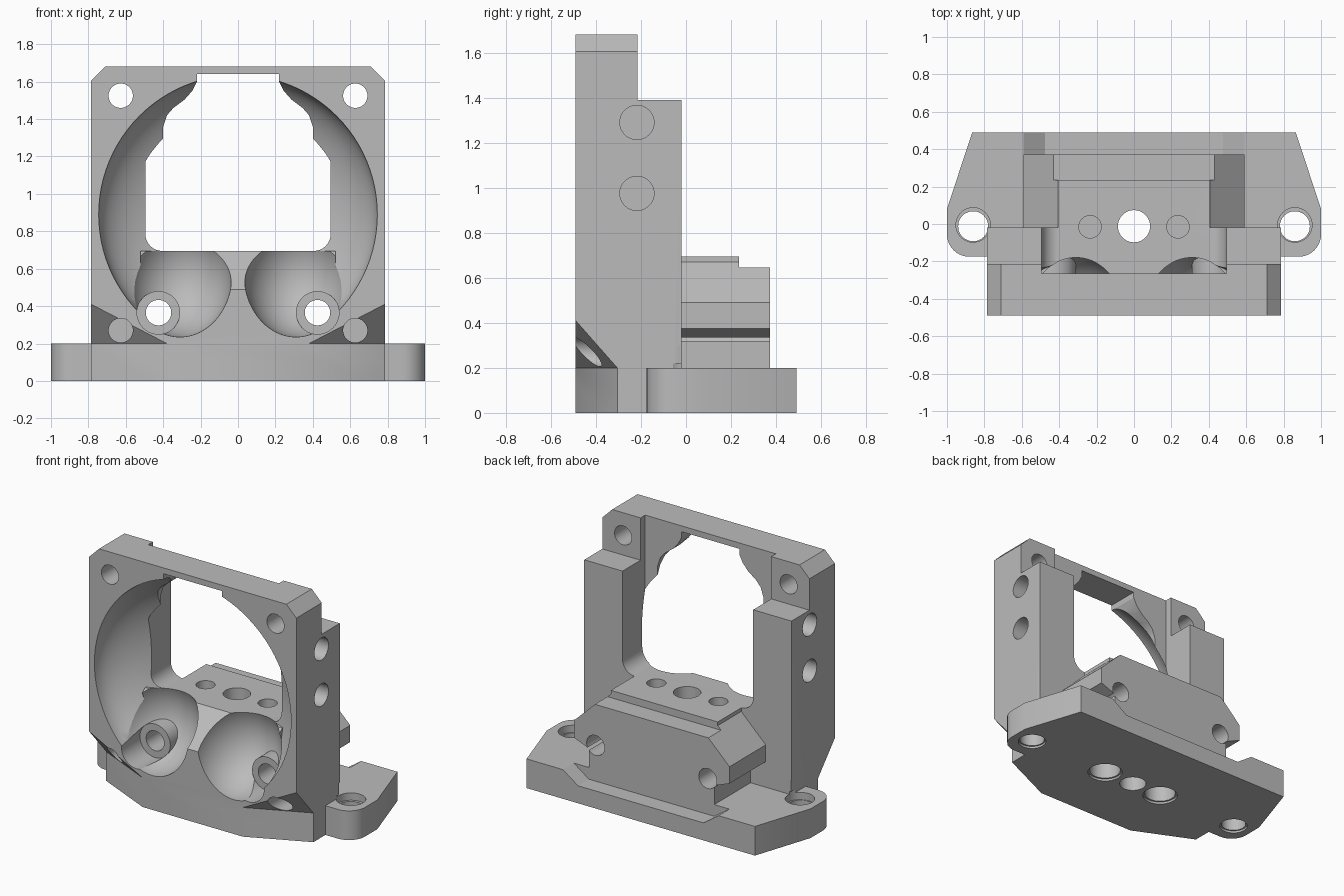
import bpy, bmesh, math
from mathutils import Vector

if "Cube" in bpy.data.objects:
    bpy.data.objects.remove(bpy.data.objects["Cube"], do_unlink=True)

grey = bpy.data.materials.new("plain grey")
grey.use_nodes = True
GREY = (0.5, 0.5, 0.5, 1)
grey.diffuse_color = GREY
grey.node_tree.nodes["Principled BSDF"].inputs["Base Color"].default_value = GREY


def finish(name, bm):
    bmesh.ops.recalc_face_normals(bm, faces=bm.faces)
    mesh = bpy.data.meshes.new(name)
    bm.to_mesh(mesh)
    bm.free()
    mesh.materials.append(grey)
    ob = bpy.data.objects.new(name, mesh)
    bpy.context.collection.objects.link(ob)
    return ob


def prism(name, pts, axis, lo, hi):
    """Extrude a 2D outline along x (yz points), y (xz points) or z (xy points)."""
    place = {"x": lambda p, d: (d, p[0], p[1]),
             "y": lambda p, d: (p[0], d, p[1]),
             "z": lambda p, d: (p[0], p[1], d)}[axis]
    bm = bmesh.new()
    face = bm.faces.new([bm.verts.new(place(p, lo)) for p in pts])
    moved = bmesh.ops.extrude_face_region(bm, geom=[face])["geom"]
    shift = Vector(place((0, 0), hi - lo))
    bmesh.ops.translate(bm, vec=shift, verts=[g for g in moved if isinstance(g, bmesh.types.BMVert)])
    return finish(name, bm)


def mirrored(half):
    return half + [(-x, v) for x, v in reversed(half)]


def arc(cx, cy, r, a0, a1, n=10):
    steps = [math.radians(a0 + (a1 - a0) * i / n) for i in range(n + 1)]
    return [(cx + r * math.cos(a), cy + r * math.sin(a)) for a in steps]


def rod(name, centre, r, axis, lo, hi):
    return prism(name, arc(*centre, r, 0, 352.5, 47), axis, lo, hi)


def box(name, x0, x1, y0, y1, z0, z1):
    return prism(name, [(x0, y0), (x1, y0), (x1, y1), (x0, y1)], "z", z0, z1)


def ellipsoid(name, centre, radii):
    bm = bmesh.new()
    bmesh.ops.create_uvsphere(bm, u_segments=72, v_segments=48, radius=1)
    bmesh.ops.scale(bm, vec=radii, verts=bm.verts)
    bmesh.ops.translate(bm, vec=centre, verts=bm.verts)
    return finish(name, bm)


def combine(target, other, how):
    mod = target.modifiers.new("combine", "BOOLEAN")
    mod.operation, mod.object, mod.solver = how, other, "EXACT"
    bpy.context.view_layer.objects.active = target
    bpy.ops.object.modifier_apply(modifier=mod.name)
    bpy.data.objects.remove(other, do_unlink=True)


def cut(target, other):
    combine(target, other, "DIFFERENCE")


def add(target, other):
    combine(target, other, "UNION")


FRONT, FLOOR = -0.49, 0.695

# Fan plate with clipped top corners, and the two taller-than-wide posts behind it
bracket = prism("fan_bracket", mirrored([(0.785, 0.1), (0.785, 1.605), (0.71, 1.68)]), "y", FRONT, -0.215)
add(bracket, box("posts", -0.785, 0.785, -0.3, -0.02, 0.1, 1.39))

# Window behind the plate, with rounded lower corners
window = [(0.495, 1.9)] + arc(0.405, FLOOR + 0.09, 0.09, 0, -90)
cut(bracket, prism("window", mirrored(window), "y", -0.265, 0.3))

# Opening through the plate
opening = [(0.495, 0.8), (0.495, 1.12), (0.4, 1.25), (0.4, 1.36), (0.38, 1.42),
           (0.345, 1.46), (0.285, 1.505), (0.245, 1.55), (0.22, 1.6), (0.22, 1.64)]
cut(bracket, prism("opening", mirrored(opening), "y", -0.8, 0.2))

# Round air bowl, kept clear of the sloped sill in the middle
bowl = ellipsoid("bowl", (0, FRONT, 0.89), (0.745, 0.35, 0.745))
sill = [(-1, 0.49), (FRONT, 0.49), (-0.265, FLOOR), (0.2, FLOOR), (0.2, -0.2), (-1, -0.2)]
cut(bowl, prism("sill", sill, "x", -0.52, 0.52))
cut(bracket, bowl)

# Air lobes, screw seats in them
for s in (-1, 1):
    cut(bracket, ellipsoid("lobe", (s * 0.31, FRONT, 0.57), (0.278, 0.335, 0.335)))
    add(bracket, rod("screw_seat", (s * 0.425, 0.365), 0.115, "y", -0.29, -0.1))
    cut(bracket, rod("seat_clearance", (s * 0.425, 0.365), 0.115, "y", -0.8, -0.29))

# Base plate with ears
ears = [(0.865, 0.49), (1, 0.08)] + arc(0.88, -0.055, 0.12, 0, -90)
base = prism("base", mirrored(ears + [(0.785, -0.175), (0.785, FRONT)]), "z", 0, 0.2)
recess = [(0.59, 0.21), (0.59, 0.2), (0.475, 0.12)]
cut(base, prism("rear_recess", mirrored(recess), "y", 0.372, 0.6))
add(bracket, base)

# Rear clamp block and its raised step
block = [(0.475, 0.1), (0.475, 0.33), (0.59, 0.375), (0.59, 0.49), (0.43, 0.645)]
add(bracket, prism("clamp_block", mirrored(block), "y", -0.1, 0.372))
step = [(0.43, 0.6), (0.43, 0.645), (0.405, 0.67), (0.405, FLOOR)]
add(bracket, prism("block_step", mirrored(step), "y", -0.1, 0.235))

for s in (-1, 1):
    # Slanted undercut on each lower front corner
    bm = bmesh.new()
    for x, y, z in ((0.1775, -0.5825, 0.2), (0.9875, -0.2125, 0.2), (0.9875, -0.5825, 0.62)):
        bm.verts.new((s * x, y, z))
        bm.verts.new((s * x, y, -0.1))
    bmesh.ops.convex_hull(bm, input=bm.verts)
    cut(bracket, finish("corner_undercut", bm))
    # Fan screw holes and clamp screw holes
    for z in (0.27, 1.525):
        cut(bracket, rod("fan_hole", (s * 0.627, z), 0.065, "y", -0.8, 0.0 if z > 1 else -0.15))
    cut(bracket, rod("clamp_hole", (s * 0.425, 0.365), 0.068, "y", -0.8, 0.6))
    # Blind holes in the post sides
    for z in (0.975, 1.29):
        cut(bracket, rod("side_hole", (-0.218, z), 0.076, "x", *sorted((s * 0.64, s * 0.9))))
    # Ear holes with a wider rim above and below
    cut(bracket, rod("ear_hole", (s * 0.86, -0.012), 0.08, "z", -0.1, 0.3))
    cut(bracket, rod("ear_rim", (s * 0.86, -0.005), 0.092, "z", 0.15, 0.22))
    cut(bracket, rod("ear_foot", (s * 0.86, -0.012), 0.09, "z", -0.1, 0.015))
    # Blind holes in the block top and in the underside
    cut(bracket, rod("top_hole", (s * 0.235, -0.015), 0.06, "z", 0.45, 0.9))
    cut(bracket, rod("foot_hole", (s * 0.235, -0.015), 0.1, "z", -0.1, 0.15))
    cut(bracket, rod("foot_rim", (s * 0.235, -0.015), 0.112, "z", -0.1, 0.015))

# Centre hole through everything
cut(bracket, rod("centre_hole", (0, -0.012), 0.086, "z", -0.1, 0.9))

bpy.ops.object.select_all(action="DESELECT")
bracket.select_set(True)
bpy.context.view_layer.objects.active = bracket
bpy.ops.object.shade_smooth_by_angle(angle=math.radians(25))
